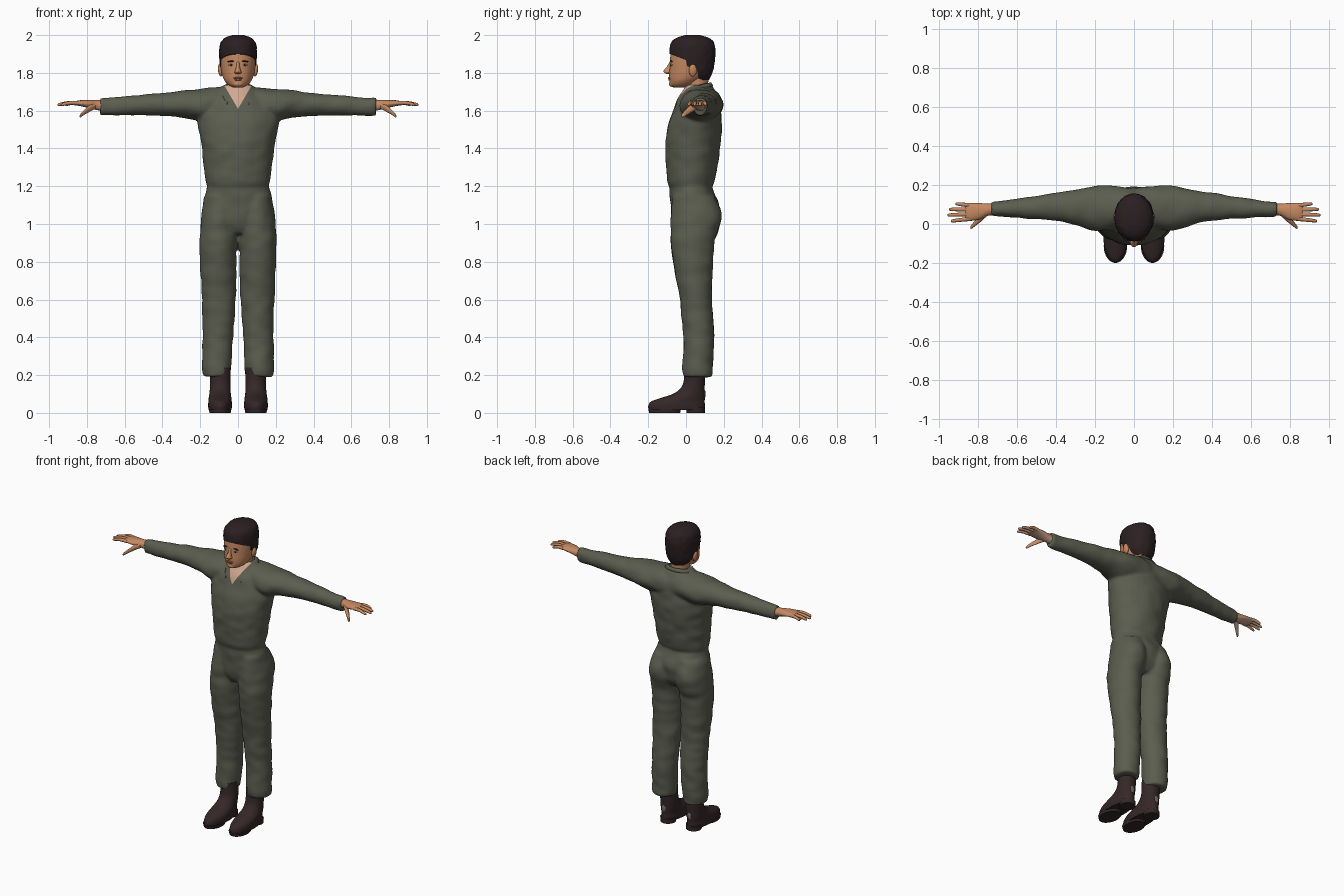
import bpy, bmesh, math
from mathutils import Vector, noise

if "Cube" in bpy.data.objects:
    bpy.data.objects.remove(bpy.data.objects["Cube"], do_unlink=True)


def material(name, red, green, blue):
    mat = bpy.data.materials.new(name)
    mat.use_nodes = True
    mat.diffuse_color = (red, green, blue, 1)
    shader = mat.node_tree.nodes["Principled BSDF"]
    shader.inputs["Base Color"].default_value = (red, green, blue, 1)
    shader.inputs["Roughness"].default_value = 0.8
    return mat


cloth = material("olive cloth", .105, .11, .078)
skin = material("tan skin", .56, .25, .12)
pale = material("pale skin", .64, .39, .28)
hair = material("dark brown hair", .024, .014, .016)
leather = material("dark brown leather", .035, .02, .021)
lip = material("lip red", .36, .13, .08)
white = material("eye white", .55, .48, .42)
grey = material("worn grey", .2, .17, .15)


def smooth_rows(rows, steps=4):
    """Catmull-Rom interpolation between the section rows."""
    result = []
    for i in range(len(rows) - 1):
        a, b, c = rows[max(i - 1, 0)], rows[i], rows[i + 1]
        d = rows[min(i + 2, len(rows) - 1)]
        for step in range(steps):
            t = step / steps
            result.append([q + t * (r - p) / 2
                           + t * t * (2 * p - 5 * q + 4 * r - s) / 2
                           + t ** 3 * (3 * q - p - 3 * r + s) / 2
                           for p, q, r, s in zip(a, b, c, d)])
    result.append(rows[-1])
    return result


def add_loft(bm, rows, axis="z", side=1, segments=32):
    """Elliptical loft; a row is position, centre, radius, centre, radius."""
    rings = []
    for pos, cu, ru, cv, rv in smooth_rows(rows):
        ring = []
        for k in range(segments):
            angle = math.tau * k / segments
            u, v = cu + ru * math.cos(angle), cv + rv * math.sin(angle)
            x, y, z = (u, v, pos) if axis == "z" else (pos, u, v)
            ring.append(bm.verts.new((x * side, y, z)))
        rings.append(ring)
    for low, high in zip(rings, rings[1:]):
        for k in range(segments):
            n = (k + 1) % segments
            bm.faces.new((low[k], low[n], high[n], high[k]))
    bm.faces.new(rings[0])
    bm.faces.new(rings[-1])


def finish(bm, name, *mats):
    bmesh.ops.recalc_face_normals(bm, faces=bm.faces)
    mesh = bpy.data.meshes.new(name)
    bm.to_mesh(mesh)
    bm.free()
    for mat in mats:
        mesh.materials.append(mat)
    obj = bpy.data.objects.new(name, mesh)
    bpy.context.collection.objects.link(obj)
    bpy.ops.object.select_all(action="DESELECT")
    obj.select_set(True)
    bpy.context.view_layer.objects.active = obj
    bpy.ops.object.shade_smooth_by_angle(angle=math.radians(50))
    return obj


def loft(name, rows, mat, axis="z", side=1, segments=32):
    bm = bmesh.new()
    add_loft(bm, rows, axis, side, segments)
    return finish(bm, name, mat)


def ellipsoid(name, centre, size, mat, tilt=0):
    bm = bmesh.new()
    bmesh.ops.create_uvsphere(bm, u_segments=16, v_segments=10, radius=1)
    obj = finish(bm, name, mat)
    obj.location, obj.scale, obj.rotation_euler = centre, size, (0, tilt, 0)
    return obj


# Jumpsuit: torso, pelvis, legs and sleeves fused into one cloth surface
suit = bmesh.new()
add_loft(suit, [(1.14, 0, .17, .03, .11), (1.19, 0, .16, .022, .11),
                (1.22, 0, .17, .025, .125), (1.3, 0, .18, .03, .135),
                (1.4, 0, .192, .035, .145), (1.5, 0, .21, .045, .145),
                (1.58, 0, .215, .055, .13), (1.65, 0, .18, .065, .115),
                (1.7, 0, .12, .07, .09), (1.735, 0, .075, .07, .07)])
add_loft(suit, [(.95, 0, .1, .04, .085), (1, 0, .185, .045, .115),
                (1.1, 0, .187, .045, .127), (1.2, 0, .165, .025, .113)])
for side in (1, -1):
    add_loft(suit, [(.19, .114, .074, .062, .078), (.25, .113, .078, .062, .08),
                    (.4, .106, .08, .067, .082), (.6, .102, .09, .052, .085),
                    (.75, .104, .094, .04, .1), (.9, .105, .1, .035, .115),
                    (.96, .102, .1, .045, .125), (1.05, .097, .098, .055, .135),
                    (1.15, .09, .085, .04, .11)], side=side)
    add_loft(suit, [(-.02, .08, .1, 1.63, .095), (.1, .085, .11, 1.635, .09),
                    (.2, .08, .115, 1.63, .085), (.3, .085, .09, 1.635, .072),
                    (.4, .09, .072, 1.632, .06), (.5, .085, .06, 1.63, .055),
                    (.6, .08, .048, 1.625, .05), (.73, .075, .037, 1.62, .046)],
             "x", side)
source = finish(suit, "jumpsuit_source")
remesh = source.modifiers.new("fuse", "REMESH")
remesh.mode, remesh.voxel_size = "VOXEL", .009
relax = source.modifiers.new("relax", "SMOOTH")
relax.iterations = 5
fused = source.evaluated_get(bpy.context.evaluated_depsgraph_get())
suit = bmesh.new()
suit.from_mesh(fused.to_mesh())
bpy.data.objects.remove(source, do_unlink=True)
# Soft cloth folds
suit.normal_update()
moves = [(v, v.normal * .005 * noise.noise(Vector((v.co.x * 13, v.co.y * 9, v.co.z * 17))))
         for v in suit.verts]
for vert, move in moves:
    vert.co += move
# Open neck, cut along a V
for side in (1, -1):
    bmesh.ops.bisect_plane(suit, geom=suit.verts[:] + suit.edges[:] + suit.faces[:],
                           plane_co=(0, 0, 1.61), plane_no=(-1.7 * side, 0, 1))
for face in suit.faces:
    spot = face.calc_center_median()
    face.material_index = int(spot.y < .04 and spot.z > 1.61 + 1.7 * abs(spot.x))
finish(suit, "jumpsuit", cloth, pale)

# Folded collar, open at the front
bm = bmesh.new()
strip = []
for k in range(41):
    t = k / 20 - 1
    angle = t * math.radians(150)
    edge = []
    for rx, ry, z in ((.066, .068, 1.75 - .04 * t * t),
                      (.088 + .025 * t * t, .08 + .06 * t * t, 1.73 - .095 * t ** 4)):
        edge.append(bm.verts.new((rx * math.sin(angle), .065 + ry * math.cos(angle), z)))
    strip.append(edge)
for a, b in zip(strip, strip[1:]):
    bm.faces.new((a[0], a[1], b[1], b[0]))
collar = finish(bm, "collar", cloth)
collar.modifiers.new("thickness", "SOLIDIFY").thickness = .008

# Head and neck
loft("neck", [(1.64, 0, .06, .06, .06), (1.72, 0, .057, .057, .06),
              (1.8, 0, .06, .06, .06)], skin)
loft("head", [(1.722, 0, .025, -.035, .03), (1.735, 0, .05, -.02, .064),
              (1.76, 0, .072, -.005, .083), (1.79, 0, .084, .015, .104),
              (1.82, 0, .09, .025, .112), (1.86, 0, .094, .03, .115),
              (1.9, 0, .094, .032, .114), (1.94, 0, .088, .032, .108),
              (1.975, 0, .065, .035, .085), (1.99, 0, .03, .035, .04)], skin, segments=48)
loft("nose", [(1.794, 0, .012, -.088, .014), (1.802, 0, .02, -.094, .021),
              (1.812, 0, .015, -.097, .021), (1.835, 0, .009, -.086, .014),
              (1.86, 0, .007, -.08, .006)], skin, segments=16)
ellipsoid("upper_lip", (0, -.087, 1.773), (.024, .008, .005), lip)
ellipsoid("lower_lip", (0, -.086, 1.765), (.02, .008, .006), lip)
ellipsoid("chin", (0, -.074, 1.742), (.026, .016, .016), skin)
for side, label in ((1, "left"), (-1, "right")):
    ellipsoid(label + "_eye", (.036 * side, -.076, 1.842), (.014, .006, .005), white)
    ellipsoid(label + "_iris", (.036 * side, -.08, 1.842), (.005, .004, .005), hair)
    ellipsoid(label + "_eyebrow", (.037 * side, -.077, 1.861), (.021, .007, .004),
              hair, .12 * side)
    ellipsoid(label + "_ear", (.094 * side, .036, 1.813), (.012, .021, .033),
              skin, .15 * side)

# Hair: one rounded volume trimmed into crown, sideburns and nape
hair_rows = [(1.762, 0, .05, .075, .045), (1.8, 0, .086, .05, .09),
             (1.86, 0, .098, .035, .117), (1.92, 0, .1, .034, .121),
             (1.96, 0, .092, .034, .113), (1.985, 0, .07, .035, .087),
             (2, 0, .03, .035, .04)]
trims = {"hair_crown": [((0, -.09, 1.902), (0, .36, .94))],
         "hair_sideburns": [((0, .005, 1.84), (0, 1, .2)), ((0, 0, 1.832), (0, 0, 1))],
         "hair_nape": [((0, .055, 1.83), (0, 1, .2))]}
for name, planes in trims.items():
    bm = bmesh.new()
    add_loft(bm, hair_rows, segments=64)
    for vert in bm.verts:
        out = Vector((vert.co.x, vert.co.y - .035, 0)).normalized()
        vert.co += out * .004 * noise.noise(vert.co * 45)
    for point, normal in planes:
        cut = bmesh.ops.bisect_plane(bm, geom=bm.verts[:] + bm.edges[:] + bm.faces[:],
                                     plane_co=point, plane_no=normal, clear_inner=True)
        rim = [e for e in cut["geom_cut"] if isinstance(e, bmesh.types.BMEdge)]
        bmesh.ops.holes_fill(bm, edges=rim)
    finish(bm, name, hair)

# Hands and boots
fingers = {"index": (.026, .016, .938), "middle": (.05, .046, .955),
           "ring": (.074, .075, .948), "little": (.096, .103, .915)}
for side, label in ((1, "left"), (-1, "right")):
    bm = bmesh.new()
    add_loft(bm, [(.71, .075, .03, 1.625, .03), (.75, .073, .031, 1.63, .026),
                  (.79, .065, .042, 1.635, .021), (.84, .062, .046, 1.64, .015),
                  (.865, .062, .042, 1.638, .01)], "x", side, 24)
    for root, tip, end in fingers.values():
        add_loft(bm, [(.84, root, .011, 1.64, .011),
                      ((.84 + end) / 2, (root + tip) / 2, .01, 1.641, .01),
                      (end - .01, tip, .008, 1.633, .008),
                      (end, tip, .003, 1.63, .003)], "x", side, 12)
    add_loft(bm, [(.755, .05, .012, 1.625, .015), (.785, .03, .019, 1.612, .018),
                  (.815, .002, .014, 1.59, .013), (.832, -.015, .01, 1.575, .01),
                  (.838, -.02, .004, 1.57, .004)], "x", side, 14)
    bmesh.ops.recalc_face_normals(bm, faces=bm.faces)
    for face in bm.faces:
        face.material_index = int(face.normal.z < -.35)
    finish(bm, label + "_hand", skin, pale)

    loft(label + "_boot", [(.014, .095, .06, -.05, .146), (.035, .095, .063, -.05, .15),
                           (.06, .095, .062, -.043, .142), (.08, .095, .06, -.015, .115),
                           (.1, .095, .057, .015, .085), (.13, .094, .055, .035, .064),
                           (.17, .094, .055, .044, .056), (.24, .095, .056, .046, .056)],
         leather, side=side)
    loft(label + "_sole", [(0, .095, .056, -.113, .082), (.02, .095, .06, -.113, .086)],
         leather, side=side)
    loft(label + "_heel", [(0, .095, .047, .052, .048), (.03, .095, .05, .05, .05)],
         leather, side=side)
    ellipsoid(label + "_heel_patch", (.095 * side, .099, .1), (.014, .004, .022), grey)
